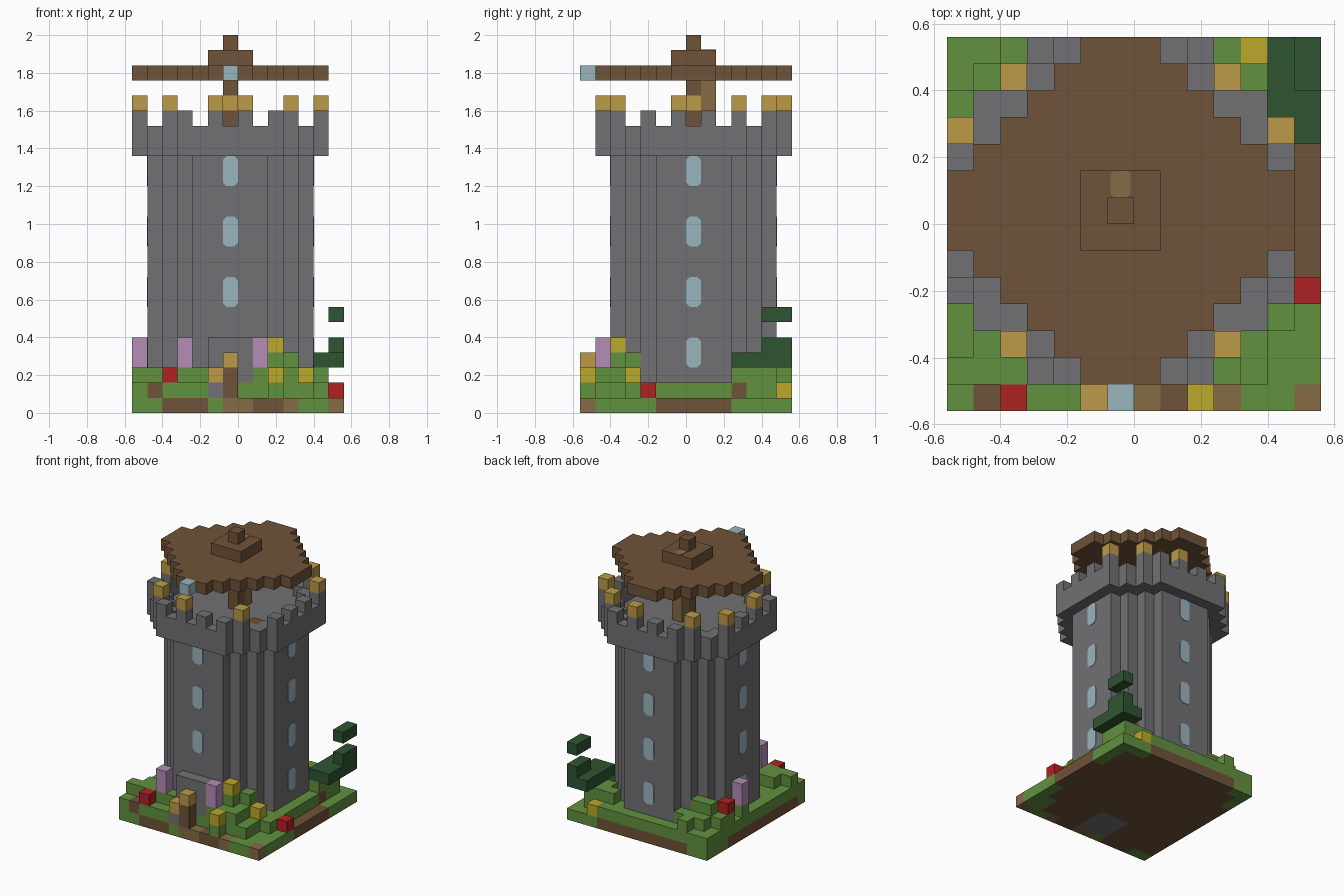
import bpy, bmesh
from mathutils import Vector

if "Cube" in bpy.data.objects:
    bpy.data.objects.remove(bpy.data.objects["Cube"])

S = 0.08             # block size
CX, CY = 6, 7        # tower axis block

COLORS = {
    "stone": (0.165, 0.16, 0.17), "wood": (0.16, 0.087, 0.041),
    "grass": (0.122, 0.283, 0.05), "leaf": (0.028, 0.091, 0.031),
    "amber": (0.503, 0.323, 0.063), "pale_blue": (0.323, 0.462, 0.515),
    "pink": (0.468, 0.262, 0.479), "red": (0.434, 0.016, 0.016),
    "yellow": (0.497, 0.397, 0.024), "light_wood": (0.235, 0.147, 0.06),
}
MATS = {}
for n, c in COLORS.items():
    MATS[n] = bpy.data.materials.new(n)
    MATS[n].diffuse_color = (*c, 1)


def pos(i, j, k):
    return Vector((-0.56 + i * S, -0.56 + j * S, k * S))


def make(name, bm, colors):
    me = bpy.data.meshes.new(name)
    bm.to_mesh(me)
    bm.free()
    for c in colors:
        me.materials.append(MATS[c])
    ob = bpy.data.objects.new(name, me)
    bpy.context.collection.objects.link(ob)
    return ob


def blocks(name, cells):
    """cells: {(i, j, k): colour}; only the outer faces are made."""
    bm = bmesh.new()
    colors = sorted(set(cells.values()))
    verts = {}

    def vert(p):
        if p not in verts:
            verts[p] = bm.verts.new(pos(*p))
        return verts[p]

    for c, col in cells.items():
        for ax in range(3):
            u, v = (ax + 1) % 3, (ax + 2) % 3
            for d in (0, 1):
                nb = list(c)
                nb[ax] += 2 * d - 1
                if tuple(nb) in cells:
                    continue
                ring = []
                for a, b in ((0, 0), (1, 0), (1, 1), (0, 1)):
                    p = list(c)
                    p[ax] += d
                    p[u] += a
                    p[v] += b
                    ring.append(vert(tuple(p)))
                f = bm.faces.new(ring if d else ring[::-1])
                f.material_index = colors.index(col)
    return make(name, bm, colors)


def fill(col, ri, rj, rk):
    return {(i, j, k): col for i in ri for j in rj for k in rk}


def disk(total, reach):
    """Octagonal footprint around the tower axis."""
    return [(CX + a, CY + b) for a in range(-reach, reach + 1)
            for b in range(-reach, reach + 1) if abs(a) + abs(b) <= total]


def one(i):
    return range(i, i + 1)


def paint_plate(name, col, center, across, up, w, h, cut):
    """Thin cut-corner plate, width along across and height along up."""
    bm = bmesh.new()
    a, b = w / 2, h / 2
    prof = [(-a, -b + cut), (-a + cut, -b), (a - cut, -b), (a, -b + cut),
            (a, b - cut), (a - cut, b), (-a + cut, b), (-a, b - cut)]
    f = bm.faces.new([bm.verts.new(center + across * x + up * y) for x, y in prof])
    n = across.cross(up)
    ext = bmesh.ops.extrude_face_region(bm, geom=[f])
    bmesh.ops.translate(bm, vec=n * 0.003,
                        verts=[g for g in ext["geom"] if isinstance(g, bmesh.types.BMVert)])
    bmesh.ops.recalc_face_normals(bm, faces=bm.faces[:])
    make(name, bm, [col])


# ground slab: earth inside, mostly grass round the rim
g = fill("wood", range(14), range(14), one(0))
for i, j, k in list(g):
    rim = (j == 0 and i not in (2, 3, 4, 8, 9)) or (i == 13 and not 5 <= j <= 9) \
        or (j == 13 and (i < 2 or i > 10)) or (i == 0 and j > 10) or (i == 12 and j < 3)
    if rim:
        g[i, j, k] = "grass"
for i in (6, 7, 10, 13):
    g[i, 0, 0] = "light_wood"
g.update(fill("stone", range(5, 8), range(1, 4), one(0)))

# lawn terrace
g.update(fill("grass", range(13), range(1, 14), one(1)))
g.update(fill("grass", range(5), one(0), one(1)))
for c in ((12, 1), (12, 2), (11, 13), (12, 13)):
    g.pop((*c, 1))
g[1, 0, 1] = "wood"
g[12, 10, 1] = "wood"

# corner mounds
second = [(i, 1) for i in range(5)] + [(1, 2), (2, 2)]
second += [(8, 1), (9, 1), (10, 1), (9, 2), (10, 2), (10, 3)]
second += [(12, 10), (12, 11), (12, 12), (11, 11), (11, 12), (10, 12)]
second += [(0, 10), (0, 11), (0, 8), (1, 10), (1, 11), (1, 12), (2, 11), (2, 12), (2, 13), (3, 12)]
for c in second:
    g[(*c, 2)] = "grass"
for c in ((9, 2), (10, 3), (1, 11), (2, 11)):
    g[(*c, 3)] = "grass"
blocks("ground", g)

# tower shaft
t = {(i, j, k): "stone" for i, j in disk(7, 5) for k in range(1, 18)}
blocks("tower_shaft", t)

# battlement ring with crenels
inner = set(disk(7, 5))
ring = [c for c in disk(9, 6) if c not in inner]
b = {(*c, k): "stone" for c in ring for k in (17, 18)}
for i, j in ring:
    a, d = abs(i - CX), abs(j - CY)
    if {a, d} in ({6, 3}, {5, 4}, {6, 1}) and (a, d) != (5, 4):
        b[i, j, 19] = "stone"
blocks("battlement", b)
blocks("floor_crate", {(10, 4, 18): "wood"})

# lamps on the crenels
lamps = [(2, 2), (10, 2), (5, 1), (7, 13), (0, 6), (2, 12), (10, 12), (0, 10), (12, 10)]
blocks("battlement_lamps", {(*c, 20): "amber" for c in lamps})

# roof, its post and ladder
r = {(*c, 22): "wood" for c in disk(7, 6)}
r.update(fill("wood", range(5, 8), range(6, 9), one(23)))
r[CX, CY, 24] = "wood"
blocks("roof", r)
p = fill("wood", one(CX), one(CY), range(18, 22))
p[CX, CY, 20] = "amber"
p.update(fill("light_wood", one(CX), one(CY + 1), range(18, 22)))
blocks("roof_post_and_ladder", p)
X, Y, Z = Vector((1, 0, 0)), Vector((0, 1, 0)), Vector((0, 0, 1))
paint_plate("roof_hatch", "light_wood", pos(6.5, 8.5, 24), X, Y, 0.06, 0.08, 0.01)
blocks("roof_banner", {(6, 0, 22): "pale_blue"})

# porch with door post and lamps
blocks("porch", fill("stone", range(5, 8), one(1), range(1, 5)))
d = fill("wood", one(6), one(0), range(1, 3))
d.update({(6, 0, 3): "amber", (5, 0, 1): "stone", (5, 0, 2): "amber"})
blocks("door_post", d)

# windows on the four sides
sides = [("front", -Y, X), ("right", X, Y), ("back", Y, -X), ("left", -X, -Y)]
for side, n, across in sides:
    for k in (4, 8, 12, 16):
        if side == "front" and k == 4:
            continue
        c = pos(CX + 0.5, CY + 0.5, k) + n * (5.5 * S)
        paint_plate(f"window_{side}_{k}", "pale_blue", c, across, Z, 0.08, 0.16, 0.02)

# flowers
f = {}
for c in ((3, 1), (8, 1), (0, 8)):
    f[(*c, 3)] = f[(*c, 4)] = "pink"
for c in ((2, 0, 2), (13, 4, 1), (0, 10, 3)):
    f[c] = "red"
for c in ((9, 0, 1), (9, 0, 2), (9, 2, 4), (11, 3, 2), (11, 13, 1)):
    f[c] = "yellow"
f[9, 0, 1] = "grass"
blocks("flowers", f)

# tree foliage
l = fill("leaf", range(12, 14), range(10, 14), one(3))
l.update(fill("leaf", one(13), range(12, 14), (4, 6)))
blocks("foliage", l)

for m in bpy.data.materials:
    if m.users and not m.is_grease_pencil:
        m.use_nodes = True
        m.node_tree.nodes["Principled BSDF"].inputs["Base Color"].default_value = m.diffuse_color
